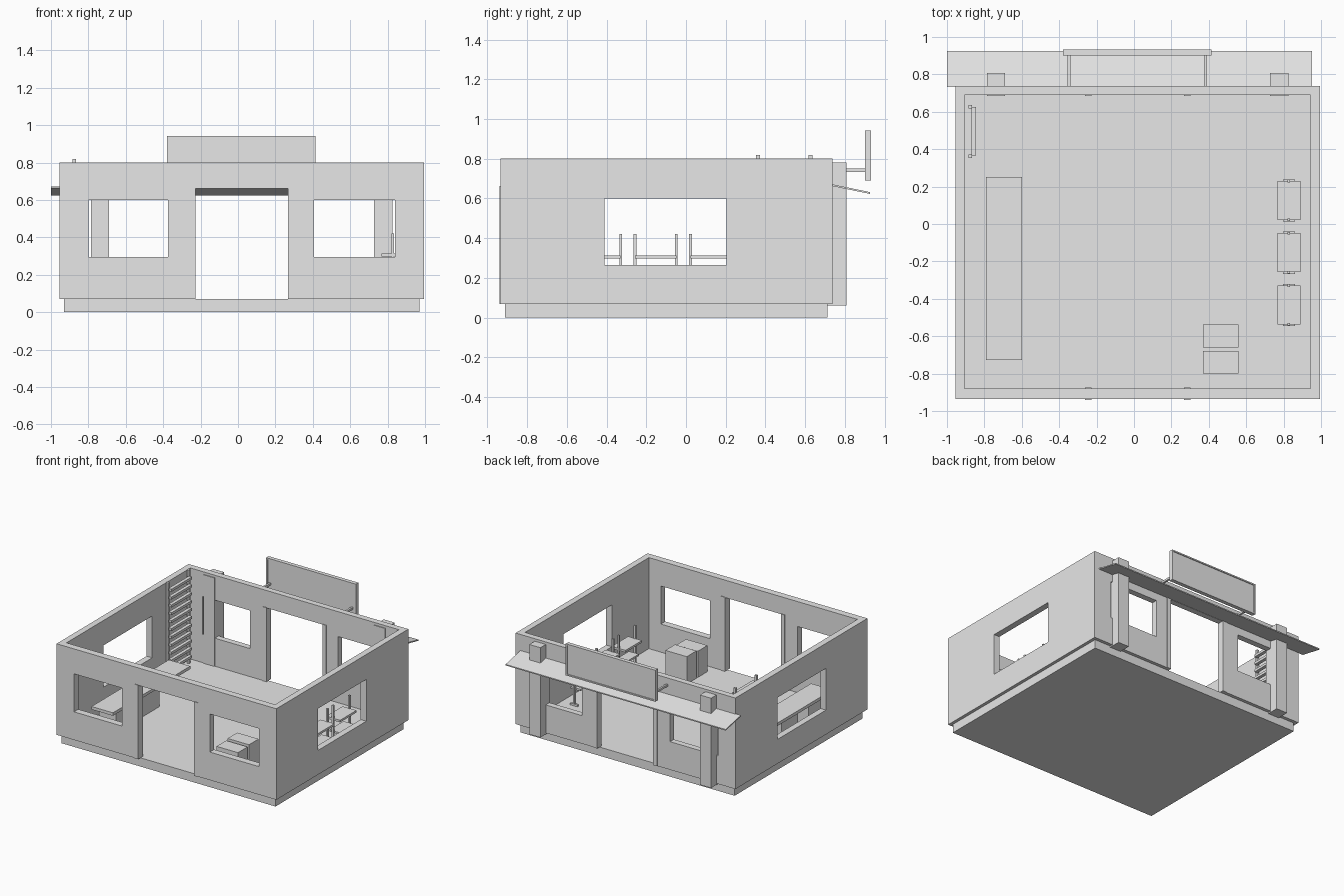
import bpy
import bmesh
from mathutils import Vector

cube = bpy.data.objects.get("Cube")
if cube:
    bpy.data.objects.remove(cube, do_unlink=True)

GREY = (0.8, 0.8, 0.8, 1.0)
mat = bpy.data.materials.new("plain_grey")
mat.use_nodes = True
mat.diffuse_color = GREY
mat.node_tree.nodes["Principled BSDF"].inputs["Base Color"].default_value = GREY


def finish(name, bm):
    bmesh.ops.recalc_face_normals(bm, faces=bm.faces[:])
    mesh = bpy.data.meshes.new(name)
    bm.to_mesh(mesh)
    bm.free()
    mesh.materials.append(mat)
    obj = bpy.data.objects.new(name, mesh)
    bpy.context.collection.objects.link(obj)
    return obj


def add_box(bm, x, y, z):
    """Add a box given its (low, high) range on each axis."""
    verts = bmesh.ops.create_cube(bm, size=1)["verts"]
    for v in verts:
        v.co = Vector([r[0] if c < 0 else r[1] for c, r in zip(v.co, (x, y, z))])
    return verts


def box(name, x, y, z):
    bm = bmesh.new()
    add_box(bm, x, y, z)
    return finish(name, bm)


def wall(name, along_x, start, end, near, far, holes):
    """Flat wall with rectangular holes (u0, u1, z0, z1), given thickness."""
    us = sorted({start, end} | {u for h in holes for u in h[:2]})
    zs = sorted({FLOOR, TOP} | {z for h in holes for z in h[2:]})
    bm = bmesh.new()
    for u0, u1 in zip(us, us[1:]):
        for z0, z1 in zip(zs, zs[1:]):
            u, z = (u0 + u1) / 2, (z0 + z1) / 2
            if any(h[0] < u < h[1] and h[2] < z < h[3] for h in holes):
                continue
            corners = [(u0, z0), (u1, z0), (u1, z1), (u0, z1)]
            bm.faces.new([bm.verts.new((a, near, b) if along_x else (near, a, b))
                          for a, b in corners])
    bmesh.ops.remove_doubles(bm, verts=bm.verts[:], dist=0.001)
    out = bmesh.ops.extrude_face_region(bm, geom=bm.faces[:], use_keep_orig=True)
    depth = far - near
    move = Vector((0, depth, 0)) if along_x else Vector((depth, 0, 0))
    bmesh.ops.translate(bm, vec=move, verts=[g for g in out["geom"]
                                             if isinstance(g, bmesh.types.BMVert)])
    return finish(name, bm)


FLOOR, TOP = 0.07, 0.8
LEFT, RIGHT, FRONT, BACK = -0.955, 0.995, -0.935, 0.738
IN_L, IN_R, IN_F, IN_B = -0.905, 0.945, -0.88, 0.69

# Floor slab and walls
box("floor_base", (-0.93, 0.97), (-0.91, 0.712), (0, FLOOR))
openings = [(-0.80, -0.375, 0.295, 0.6), (-0.23, 0.27, FLOOR, 0.66),
            (0.405, 0.84, 0.295, 0.6)]
side_window = [(-0.41, 0.205, 0.265, 0.6)]
wall("front_wall", True, LEFT, RIGHT, FRONT, IN_F, openings)
wall("back_wall", True, LEFT, RIGHT, IN_B, BACK, openings)
wall("right_side_wall", False, IN_F, IN_B, LEFT, IN_L, side_window)
wall("left_side_wall", False, IN_F, IN_B, IN_R, RIGHT, side_window)

# Door posts standing slightly proud of both walls
for label, y0, y1 in (("front", FRONT, IN_F), ("back", IN_B, BACK)):
    for side, x0, x1 in (("right", -0.263, -0.228), ("left", 0.268, 0.302)):
        box(f"{label}_door_post_{side}", (x0, x1), (y0 - 0.005, y1 + 0.005), (FLOOR, 0.664))

# Outside pillars at the back
for side, x0 in (("right", -0.787), ("left", 0.727)):
    box("pillar_" + side, (x0, x0 + 0.098), (0.684, 0.807), (0.06, 0.78))

# Sloping canopy
bm = bmesh.new()
for v in add_box(bm, (-1, 0.952), (0.733, 0.926), (0.663, 0.672)):
    if v.co.y > 0.8:
        v.co.z -= 0.04
finish("canopy", bm)

# Blank sign board with recessed faces, held by two arms
bm = bmesh.new()
add_box(bm, (-0.38, 0.415), (0.9, 0.932), (0.69, 0.943))
bm.normal_update()
panels = [f for f in bm.faces if abs(f.normal.y) > 0.9]
bmesh.ops.inset_individual(bm, faces=panels, thickness=0.015)
bmesh.ops.inset_individual(bm, faces=panels, thickness=0.001, depth=-0.006)
finish("sign_board", bm)
for side, x0 in (("right", -0.355), ("left", 0.374)):
    box("sign_arm_" + side, (x0, x0 + 0.015), (0.735, 0.902), (0.733, 0.75))

# Wall ladder in the back corner
for label, y in (("front", 0.362), ("back", 0.627)):
    box("ladder_post_" + label, (-0.886, -0.866), (y - 0.01, y + 0.01), (FLOOR, 0.82))
bm = bmesh.new()
for i in range(11):
    z = 0.12 + 0.063 * i
    add_box(bm, (-0.872, -0.845), (0.365, 0.625), (z, z + 0.02))
finish("ladder_rungs", bm)

# Long counter with box supports
box("counter_top", (-0.79, -0.6), (-0.728, 0.252), (0.238, 0.262))
for i, y in enumerate((-0.66, -0.32)):
    box(f"counter_support_{i + 1}", (-0.77, -0.62), (y, y + 0.21), (FLOOR, 0.238))

# Pair of storage boxes
box("storage_box_back", (0.37, 0.56), (-0.66, -0.538), (FLOOR, 0.29))
box("storage_box_front", (0.37, 0.56), (-0.80, -0.678), (FLOOR, 0.28))

# Three small benches with end posts, feet and a lower shelf
for i, y in enumerate((-0.433, -0.153, 0.126)):
    box(f"bench_seat_{i + 1}", (0.767, 0.89), (y - 0.104, y + 0.104), (0.297, 0.314))
    box(f"bench_shelf_{i + 1}", (0.785, 0.872), (y - 0.09, y + 0.09), (0.19, 0.205))
    for label, s in (("front", -1), ("back", 1)):
        e = y + s * 0.104
        box(f"bench_post_{i + 1}_{label}", (0.821, 0.835), (e - 0.007, e + 0.007), (FLOOR, 0.42))
        box(f"bench_foot_{i + 1}_{label}", (0.797, 0.86), (e - 0.009, e + 0.009), (FLOOR, 0.085))
